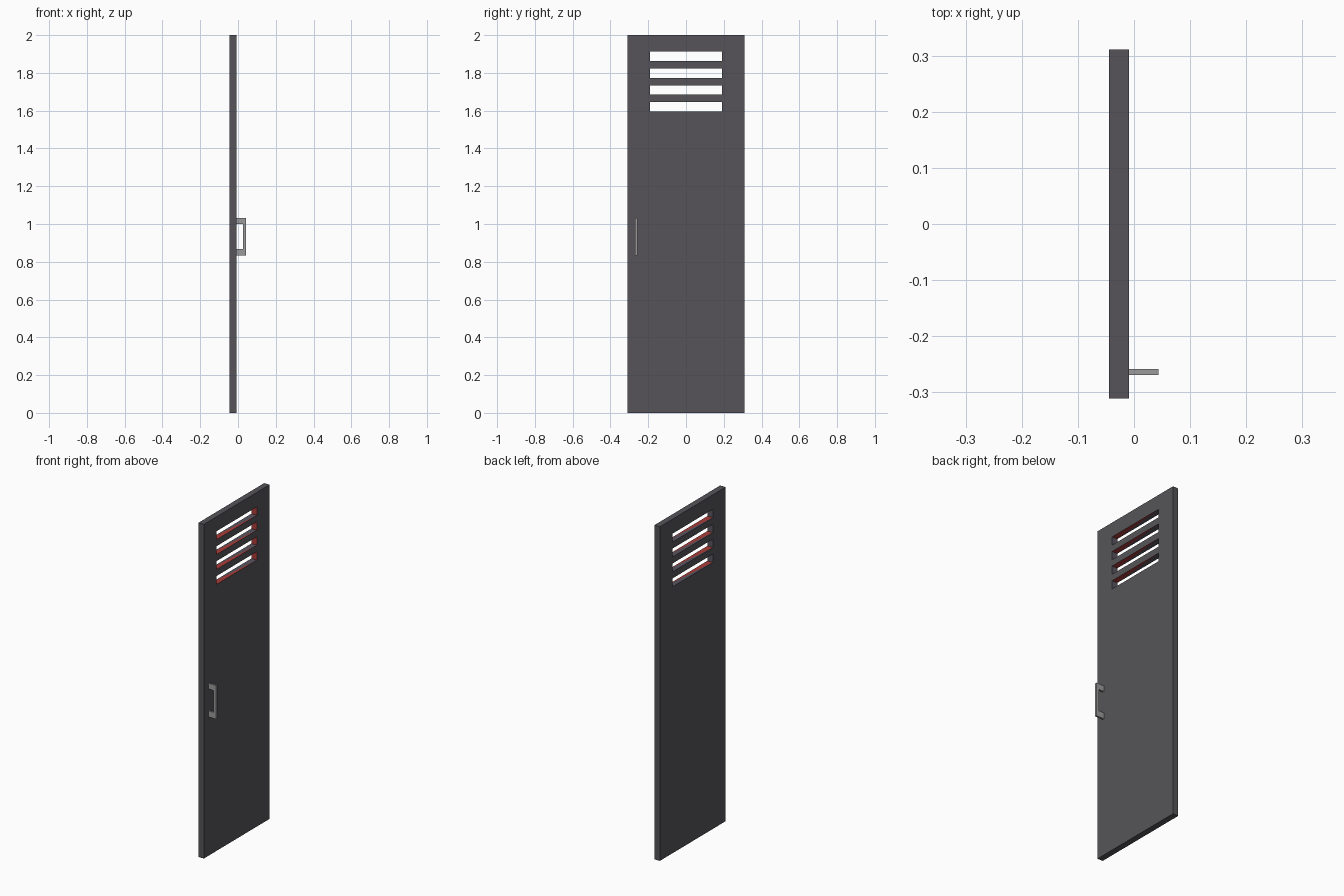
import bpy, bmesh

if "Cube" in bpy.data.objects:
    bpy.data.objects.remove(bpy.data.objects["Cube"])


def material(name, rgb):
    m = bpy.data.materials.new(name)
    m.diffuse_color = (*rgb, 1)
    m.use_nodes = True
    m.node_tree.nodes["Principled BSDF"].inputs["Base Color"].default_value = m.diffuse_color
    return m


charcoal = material("charcoal", (0.092, 0.088, 0.098))
red = material("red", (0.40, 0.045, 0.04))
slate = material("slate", (0.10, 0.09, 0.12))
steel = material("steel", (0.33, 0.33, 0.33))


def finish(name, bm, mats):
    bmesh.ops.recalc_face_normals(bm, faces=bm.faces)
    me = bpy.data.meshes.new(name)
    bm.to_mesh(me)
    bm.free()
    for m in mats:
        me.materials.append(m)
    ob = bpy.data.objects.new(name, me)
    bpy.context.collection.objects.link(ob)
    return ob


def plate(axis_a, axis_b, is_hole, point, lo, hi):
    """Thick plate from a grid of cells, with some cells left open."""
    bm = bmesh.new()
    cache = {}

    def v(a, b, d):
        key = (a, b, d)
        if key not in cache:
            cache[key] = bm.verts.new(point(a, b, d))
        return cache[key]

    edges = {}
    for i in range(len(axis_a) - 1):
        for j in range(len(axis_b) - 1):
            if is_hole(i, j):
                continue
            c = [(axis_a[i], axis_b[j]), (axis_a[i + 1], axis_b[j]),
                 (axis_a[i + 1], axis_b[j + 1]), (axis_a[i], axis_b[j + 1])]
            for d in (lo, hi):
                bm.faces.new([v(*p, d) for p in c])
            for k in range(4):
                e = frozenset((c[k], c[(k + 1) % 4]))
                edges[e] = edges.get(e, 0) + 1
    # walls along every open edge
    for e, n in edges.items():
        if n == 1:
            p, q = sorted(e)
            bm.faces.new([v(*p, lo), v(*q, lo), v(*q, hi), v(*p, hi)])
    bmesh.ops.recalc_face_normals(bm, faces=bm.faces)
    return bm


# Door panel with four vent slots
SLOT_W = 0.19
zs = [0.0]
for k in range(4):
    z = 1.595 + k * 0.0893
    zs += [z, z + 0.05]
zs.append(2.0)
bm = plate([-0.311, -SLOT_W, SLOT_W, 0.311], zs,
           lambda i, j: i == 1 and j % 2 == 1,
           lambda a, b, d: (d, a, b), -0.0445, -0.0085)

# Slot linings: red and slate, split along the diagonal
for f in list(bm.faces):
    c = f.calc_center_median()
    if abs(f.normal.x) > 0.5 or abs(c.y) > 0.2 or not 1.59 < c.z < 1.92:
        continue
    if abs(f.normal.y) > 0.5:
        f.material_index = 1 if c.y > 0 else 2
        continue
    a = next(v for v in f.verts if v.co.x > c.x and v.co.y > 0)
    b = next(v for v in f.verts if v.co.x < c.x and v.co.y < 0)
    other, _ = bmesh.utils.face_split(f, a, b)
    for t in (f, other):
        t.material_index = 1 if t.calc_center_median().y < 0 else 2
finish("locker_door", bm, [charcoal, red, slate])

# Pull handle: flat C-shaped bracket
bm = plate([-0.0085, 0.026, 0.0435], [0.832, 0.868, 0.999, 1.033],
           lambda i, j: i == 0 and j == 1,
           lambda a, b, d: (a, d, b), -0.269, -0.258)
finish("door_handle", bm, [steel])
